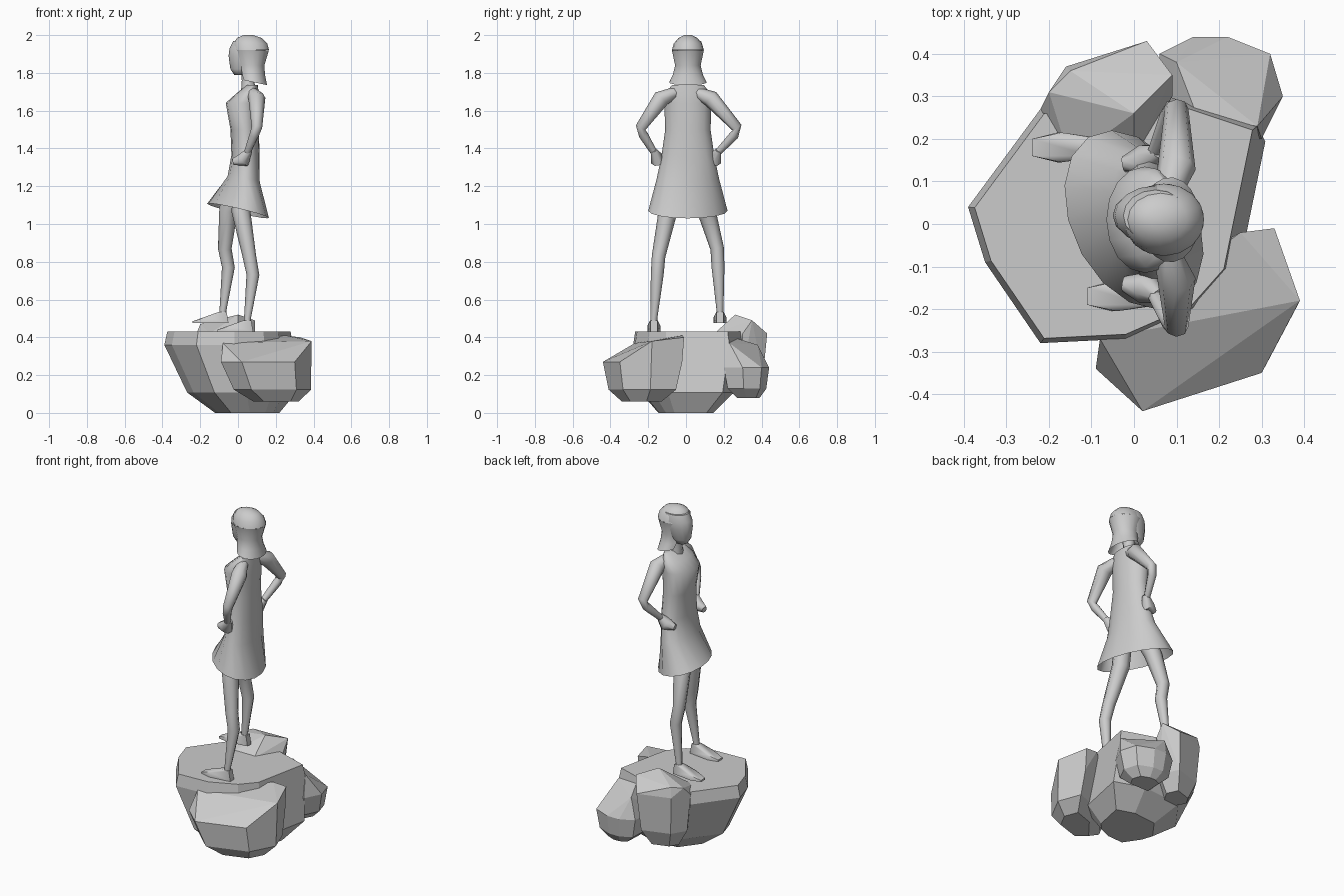
import bpy, bmesh, math
from mathutils import Vector

if "Cube" in bpy.data.objects:
    bpy.data.objects.remove(bpy.data.objects["Cube"])

grey = bpy.data.materials.new("plain grey")
grey.use_nodes = True
grey.diffuse_color = (0.6, 0.6, 0.6, 1)
grey.node_tree.nodes["Principled BSDF"].inputs["Base Color"].default_value = grey.diffuse_color


def finish(name, bm, smooth):
    bmesh.ops.recalc_face_normals(bm, faces=bm.faces)
    mesh = bpy.data.meshes.new(name)
    bm.to_mesh(mesh)
    bm.free()
    mesh.materials.append(grey)
    obj = bpy.data.objects.new(name, mesh)
    bpy.context.collection.objects.link(obj)
    if smooth:
        bpy.context.view_layer.objects.active = obj
        obj.select_set(True)
        bpy.ops.object.shade_smooth_by_angle(angle=math.radians(60))
        obj.select_set(False)


def bridge(bm, loops, closed=True):
    for low, high in zip(loops, loops[1:]):
        count = len(low)
        for i in range(count if closed else count - 1):
            j = (i + 1) % count
            bm.faces.new((low[i], low[j], high[j], high[i]))


def loft(name, middle, rings, sides=16, closed_base=False, closed_top=True,
         lift=0, skew=0, opening=0):
    """Stack ellipses given as height, centre x, radius x and radius y.
    Lift and skew shape the lowest ring and fade upward; opening is a front gap."""
    bm = bmesh.new()
    loops = []
    fade = 1
    for z, centre, depth, width in rings:
        loop = []
        for i in range(sides):
            share = i / (sides - 1) if opening else i / sides
            angle = opening / 2 + (math.tau - opening) * share
            c, s = -math.cos(angle), math.sin(angle)
            x = centre + depth * c - skew * fade * width * s
            loop.append(bm.verts.new((x, middle + width * s, z - lift * fade * c)))
        loops.append(loop)
        fade /= 3
    bridge(bm, loops, not opening)
    if closed_base:
        bm.faces.new(loops[0])
    if closed_top:
        bm.faces.new(loops[-1])
    finish(name, bm, True)


def limb(name, joints, radii, sides=8):
    """Closed tube through the joints, with one radius for each."""
    bm = bmesh.new()
    pts = [Vector(joint) for joint in joints]
    loops = []
    for k, (point, radius) in enumerate(zip(pts, radii)):
        axis = (pts[min(k + 1, len(pts) - 1)] - pts[max(k - 1, 0)]).normalized()
        u = Vector((1, 0, 0))
        u = (u - axis * u.dot(axis)).normalized()
        v = axis.cross(u)
        angles = [math.tau * i / sides for i in range(sides)]
        loops.append([bm.verts.new(point + (u * math.cos(a) + v * math.sin(a)) * radius)
                      for a in angles])
    bridge(bm, loops)
    bm.faces.new(loops[0])
    bm.faces.new(loops[-1])
    finish(name, bm, True)


def hull(name, points, smooth=False):
    bm = bmesh.new()
    for point in points:
        bm.verts.new(point)
    out = bmesh.ops.convex_hull(bm, input=bm.verts[:])
    spare = {item for item in out["geom_interior"] + out["geom_unused"]
             if isinstance(item, bmesh.types.BMVert)}
    bmesh.ops.delete(bm, geom=list(spare), context="VERTS")
    bmesh.ops.dissolve_limit(bm, angle_limit=math.radians(7),
                             verts=bm.verts[:], edges=bm.edges[:])
    finish(name, bm, smooth)


def rock(name, rim, rim_z, base_z, peaks, lean=0):
    """Boulder with a widest rim, peaks on top and a narrow base that leans along x."""
    middle = sum((Vector(p) for p in rim), Vector((0, 0))) / len(rim)
    points = list(peaks)
    for scale, drop in ((1, 0), (0.85, 0.7), (0.5, 1)):
        for corner in rim:
            x, y = middle.lerp(Vector(corner), scale)
            points.append((x + lean * drop, y, rim_z + (base_z - rim_z) * drop))
    hull(name, points)


# Rocks
plateau = [(-.39, .04), (-.35, -.09), (-.22, -.28), (-.02, -.27), (.14, -.2), (.22, -.11),
           (.29, .23), (.08, .3), (-.22, .27)]
rock("main_rock", plateau, .36, 0, [(x * .96, y * .96, .43) for x, y in plateau], .1)
rock("raised_rock", [(-.22, .27), (-.16, .37), (.03, .43), (.09, .3), (0, .15), (-.15, .15)],
     .42, .1, [(-.2, .31, .47), (-.15, .36, .48), (.09, .35, .49), (0, .26, .52)])
rock("back_rock", [(.06, .4), (.14, .44), (.22, .44), (.32, .4), (.35, .3), (.3, .2), (.05, .2)],
     .24, .08, [(.1, .38, .36), (.29, .23, .37), (.15, .25, .4)])
rock("front_rock", [(-.09, -.34), (.02, -.44), (.3, -.35), (.39, -.18), (.33, -.02), (.1, -.1)],
     .27, .06, [(-.08, -.27, .37), (.1, -.23, .38), (.39, -.18, .38), (.33, -.01, .4),
                (.25, -.02, .41)], .04)

# Dress: open at the hem, lifted and skewed at the front
loft("dress", .01, [
    (1.07, 0, .155, .21), (1.24, .03, .085, .165), (1.36, .04, .075, .14),
    (1.5, .035, .075, .12), (1.64, .025, .09, .125), (1.69, .05, .06, .12),
    (1.735, .075, .03, .085)], lift=.04, skew=.25)

# Neck, head and hair
limb("neck", [(.06, .01, 1.7), (.05, .015, 1.76), (.055, .02, 1.83)], [.045, .03, .04])
loft("head", .02, [
    (1.79, .015, .035, .03), (1.82, .025, .065, .05), (1.89, .05, .1, .065),
    (1.93, .05, .095, .07), (1.97, .05, .075, .06)], closed_base=True)
loft("hair_fall", .01, [
    (1.75, .085, .07, .1), (1.79, .075, .07, .08), (1.84, .07, .07, .068), (1.92, .07, .095, .085)],
    closed_top=False, lift=.015, opening=math.radians(80))
loft("hair_crown", .01, [
    (1.92, .07, .095, .085), (1.955, .065, .09, .075), (1.985, .06, .065, .05),
    (2, .055, .025, .02)])

# Arms with hands on the hips
for name, side, reach in (("left", 1, .27), ("right", -1, .24)):
    limb(name + "_arm", [
        (.075, .06 * side, 1.695), (.1, .13 * side, 1.665), (.1, reach * side, 1.51),
        (.085, (reach - .015) * side, 1.47), (.05, .17 * side, 1.38)],
        [.03, .045, .028, .025, .018])
    limb(name + "_hand", [
        (.06, .17 * side, 1.39), (.03, .15 * side, 1.34), (-.025, .14 * side, 1.33)],
        [.018, .04, .018])


def leg(name, hip, hem, knee, ankle, sole):
    """The calf and the foot follow from the joints."""
    knee, ankle = Vector(knee), Vector(ankle)
    calf = knee.lerp(ankle, .3) + Vector((.022, 0, 0))
    x, y, z = ankle
    limb(name + "_leg", [hip, hem, knee, calf, ankle, (x, y, sole)],
         [.05, .05, .036, .034, .018, .02])
    # Foot: side profile as forward reach, height and half width
    profile = [(-.03, 0, .018), (-.02, .06, .018), (.02, .06, .02), (.09, .03, .035),
               (.16, .01, .02), (.16, 0, .02), (.1, 0, .035)]
    hull(name + "_foot", [(x - ahead, y + half * side, sole + up)
                          for ahead, up, half in profile for side in (-1, 1)], True)


# Legs: the left one stands forward on the raised rock
leg("left", (.02, .07, 1.22), (-.05, .105, 1.08), (-.07, .165, .87), (-.08, .18, .54), .475)
leg("right", (.03, -.055, 1.22), (.015, -.095, 1.07), (.06, -.145, .83), (.05, -.17, .5), .43)
